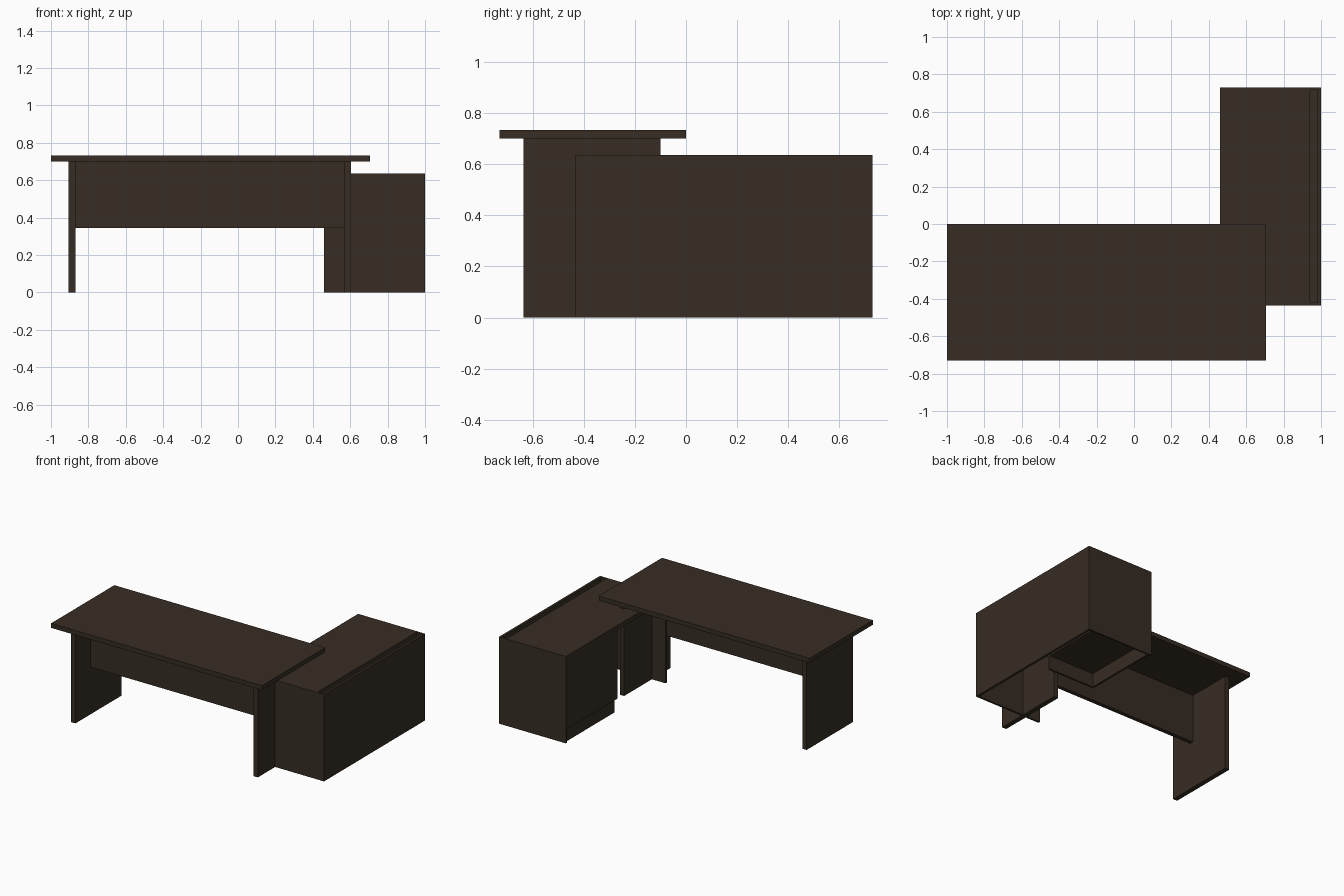
import bpy, bmesh
from mathutils import Vector

if "Cube" in bpy.data.objects:
    bpy.data.objects.remove(bpy.data.objects["Cube"])

# One dark wood colour for everything
wood = bpy.data.materials.new("dark_wood")
wood.diffuse_color = (0.038, 0.026, 0.017, 1)
wood.use_nodes = True
wood.node_tree.nodes["Principled BSDF"].inputs["Base Color"].default_value = wood.diffuse_color


def board(name, x, y, z):
    """Flat board given its (min, max) extent on each axis."""
    bm = bmesh.new()
    bmesh.ops.create_cube(bm, size=1)
    lo, hi = Vector((x[0], y[0], z[0])), Vector((x[1], y[1], z[1]))
    for v in bm.verts:
        v.co = [(lo[i] + hi[i]) / 2 + v.co[i] * (hi[i] - lo[i]) for i in range(3)]
    mesh = bpy.data.meshes.new(name)
    bm.to_mesh(mesh)
    bm.free()
    mesh.materials.append(wood)
    obj = bpy.data.objects.new(name, mesh)
    bpy.context.collection.objects.link(obj)
    return obj


# Desk: top, two panel legs, modesty panel
board("desk_top", (-1, 0.705), (-0.73, 0), (0.70, 0.733))
for side, x in (("left", -0.905), ("right", 0.57)):
    board(side + "_leg", (x, x + 0.035), (-0.635, -0.10), (0, 0.70))
board("modesty_panel", (-0.87, 0.57), (-0.46, -0.43), (0.345, 0.70))

# Side cabinet shell: outer panel and two end panels
Z_TOP = 0.635
board("cabinet_outer_panel", (0.982, 1), (-0.435, 0.73), (0, Z_TOP))
board("cabinet_front_panel", (0.46, 0.982), (-0.435, -0.42), (0, Z_TOP))
board("cabinet_back_panel", (0.46, 0.982), (0.717, 0.73), (0, Z_TOP))

# Cabinet top, leaving a cable groove along the outer panel
board("cabinet_top", (0.46, 0.942), (-0.42, 0.717), (0.60, Z_TOP))
board("cable_groove_floor", (0.86, 0.982), (-0.42, 0.717), (0.57, 0.60))

# Drawer pedestal facing the seat, on a recessed plinth
board("pedestal", (0.46, 0.86), (0.135, 0.717), (0.10, 0.60))
board("plinth_front", (0.475, 0.49), (0.145, 0.717), (0, 0.10))
board("plinth_side", (0.49, 0.86), (0.145, 0.16), (0, 0.10))
